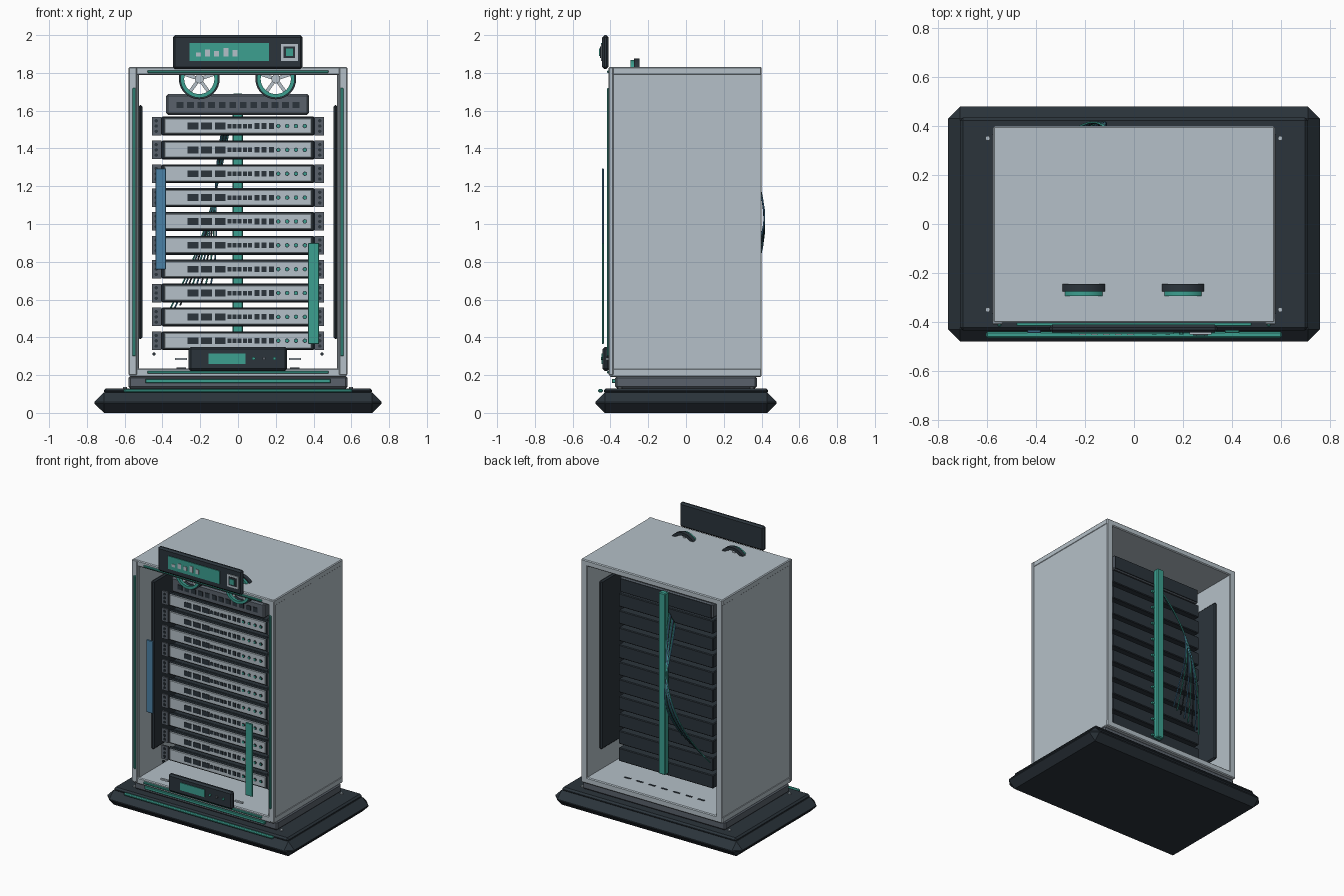
import bpy, bmesh, math
from mathutils import Matrix, Vector

default_cube = bpy.data.objects.get("Cube")
if default_cube:
    bpy.data.objects.remove(default_cube, do_unlink=True)


def make_material(name, red, green, blue):
    material = bpy.data.materials.new(name)
    material.diffuse_color = (red, green, blue, 1)
    material.use_nodes = True
    shader = next(n for n in material.node_tree.nodes if n.type == 'BSDF_PRINCIPLED')
    shader.inputs["Base Color"].default_value = (red, green, blue, 1)
    return material


light_gray = make_material("light gray", .46, .53, .58)
mid_gray = make_material("mid gray", .10, .12, .145)
charcoal = make_material("charcoal", .024, .034, .044)
teal = make_material("teal", .045, .35, .28)
blue = make_material("blue", .07, .22, .38)


def finish(name, bm, material, bevel=0.0, smooth=False):
    mesh = bpy.data.meshes.new(name)
    bmesh.ops.recalc_face_normals(bm, faces=bm.faces)
    bm.to_mesh(mesh)
    bm.free()
    mesh.materials.append(material)
    obj = bpy.data.objects.new(name, mesh)
    bpy.context.collection.objects.link(obj)
    if smooth:
        bpy.ops.object.select_all(action='DESELECT')
        obj.select_set(True)
        bpy.context.view_layer.objects.active = obj
        bpy.ops.object.shade_smooth_by_angle()
    if bevel:
        modifier = obj.modifiers.new("edge bevel", 'BEVEL')
        modifier.width = bevel
        modifier.segments = 1
    return obj


def add_box(bm, xs, ys, zs):
    lows, highs = zip(xs, ys, zs)
    size = [b - a for a, b in zip(lows, highs)]
    middle = [(a + b) / 2 for a, b in zip(lows, highs)]
    matrix = Matrix.Translation(middle) @ Matrix.Diagonal((*size, 1))
    bmesh.ops.create_cube(bm, size=1, matrix=matrix)


def box(name, material, xs, ys, zs, bevel=0.0, mirror=False):
    bm = bmesh.new()
    add_box(bm, xs, ys, zs)
    if mirror:
        add_box(bm, (-xs[1], -xs[0]), ys, zs)
    return finish(name, bm, material, bevel)


def span(centre, width):
    return centre - width / 2, centre + width / 2


def row(name, material, centres, width, ys, zs):
    bm = bmesh.new()
    for x in centres:
        add_box(bm, span(x, width), ys, zs)
    return finish(name, bm, material)


def dots(name, material, points, radius, depth, axis='Y'):
    bm = bmesh.new()
    turn = Matrix.Rotation(math.pi / 2, 4, 'X') if axis == 'Y' else Matrix()
    for p in points:
        bmesh.ops.create_cone(bm, cap_ends=True, segments=10, radius1=radius, radius2=radius,
                              depth=depth, matrix=Matrix.Translation(p) @ turn)
    return finish(name, bm, material, smooth=True)


def ring(name, material, centre, outer, inner, depth):
    # rectangular section swept around the y axis
    bm = bmesh.new()
    count = 32
    loops = []
    for i in range(count):
        a = math.tau * i / count
        way = Vector((math.cos(a), 0, math.sin(a)))
        loops.append([bm.verts.new(Vector(centre) + way * r + Vector((0, y, 0)))
                      for r, y in ((outer, -depth / 2), (outer, depth / 2),
                                   (inner, depth / 2), (inner, -depth / 2))])
    for i in range(count):
        a, b = loops[i], loops[(i + 1) % count]
        for j in range(4):
            k = (j + 1) % 4
            bm.faces.new((a[j], a[k], b[k], b[j]))
    return finish(name, bm, material, smooth=True)


# base and plinth
box("base_slab", charcoal, (-.76, .76), (-.48, .48), (0, .108), .05)
box("base_step", charcoal, (-.71, .71), (-.435, .435), (.1, .13), .012)
box("plinth", mid_gray, (-.58, .58), (-.375, .375), (.13, .195), .01)
dots("base_bolts", light_gray, [(sx * .598, sy * .35, .132) for sx in (-1, 1) for sy in (-1, 1)],
     .01, .012, 'Z')

# cabinet shell, open front and back
box("side_panels", light_gray, (.525, .572), (-.4, .4), (.2, 1.82), .004, True)
box("top_panel", light_gray, (-.575, .575), (-.405, .4), (1.788, 1.832), .006)
box("floor_panel", light_gray, (-.575, .575), (-.405, .4), (.19, .236), .006)
box("corner_posts", light_gray, (.535, .579), (-.41, -.385), (.2, 1.83), .004, True)
box("inner_side_pads", charcoal, (.505, .528), (-.26, .26), (.39, 1.63), .01, True)
row("floor_slots", charcoal, [i * .1 for i in range(-3, 4)], .05, (.243, .257), (.235, .239))

# teal trim
box("side_trim", teal, (.542, .558), (-.418, -.405), (.3, 1.72), .003, True)
box("top_trim", teal, (-.48, .48), (-.417, -.4), (1.8, 1.813), .003)
box("bottom_trim", teal, (-.48, .48), (-.417, -.4), (.208, .222), .003)
box("plinth_trim", teal, (-.49, .49), (-.392, -.37), (.158, .18), .003)
box("base_trim", teal, (-.605, .605), (-.465, -.44), (.107, .126), .006)

# stacked server units
FRONT = -.24
PITCH = .1263
for i in range(10):
    z = .382 + i * PITCH
    tag = f"server_{i + 1}_"
    box(tag + "chassis", charcoal, (-.385, .385), (-.215, .235), span(z, .098), .005)
    box(tag + "bezel", charcoal, (-.404, .404), (-.232, -.21), span(z, .1), .006)
    box(tag + "faceplate", light_gray, (-.39, .39), (FRONT, -.22), span(z, .082), .003)
    box(tag + "ears", mid_gray, (.405, .456), (-.235, -.222), span(z, .098), 0, True)
    dots(tag + "ear_screws", charcoal, [(s * .433, -.237, z + h) for s in (-1, 1)
                                        for h in (-.028, 0, .028)], .009, .008)
    face = (FRONT - .004, FRONT + .004)
    row(tag + "drive_bays", charcoal, (-.238, -.167, -.094), .058, face, span(z, .036))
    row(tag + "small_ports", charcoal, [-.045 + j * .027 for j in range(5)], .021, face, span(z, .024))
    row(tag + "wide_ports", charcoal, (.1, .138, .177), .025, face, span(z, .03))
    lamps = [(.213 + j * .047, FRONT, z) for j in range(4)]
    dots(tag + "lamp_rims", charcoal, lamps, .012, .008)
    dots(tag + "lamps", teal, lamps, .008, .014)
    box(tag + "cable_clip", teal, (-.015, .045), (.23, .25), span(z, .015))
dots("lower_rail_screws", charcoal, [(s * .445, -.23, .312) for s in (-1, 1)], .009, .012)

# patch panel above the servers
box("patch_panel", mid_gray, (-.38, .376), (-.235, .235), (1.578, 1.688), .01)
box("patch_panel_back", charcoal, (-.37, .366), (.23, .238), (1.585, 1.68))
row("patch_ports", charcoal, [(j - 5.5) * .0558 for j in range(12)], .036,
    (-.239, -.23), span(1.63, .034))

# fan wheels through the roof
for side, x in (("right", -.205), ("left", .2)):
    hub = Vector((x, -.27, 1.768))
    ring(side + "_fan_housing", charcoal, hub + Vector((0, .01, 0)), .108, .086, .03)
    ring(side + "_fan_ring", teal, hub + Vector((0, -.015, 0)), .1, .08, .02)
    dots(side + "_fan_hub", light_gray, [hub], .024, .03)
    bm = bmesh.new()
    for k in range(5):
        blade = bmesh.ops.create_cube(bm, size=1, matrix=Matrix.Translation(hub)
                                      @ Matrix.Rotation(math.tau * k / 5, 4, 'Y')
                                      @ Matrix.Translation((0, 0, .045))
                                      @ Matrix.Diagonal((.018, .014, .09, 1)))
    finish(side + "_fan_spokes", bm, light_gray)

# top display
box("display_case", charcoal, (-.345, .342), (-.444, -.41), (1.82, 2), .012)
box("display_screen", teal, (-.257, .163), (-.449, -.44), (1.862, 1.957))
for j, height in enumerate((.02, .036, .028, .044, .034)):
    box(f"display_bar_{j + 1}", light_gray, span(-.21 + j * .0485, .026), (-.453, -.447),
        (1.888, 1.888 + height))
for name, material, width, front in (("button_frame", light_gray, .09, .451),
                                     ("button_inset", charcoal, .062, .455),
                                     ("button_core", teal, .038, .46)):
    box(name, material, span(.272, width), (-front, -.44), span(1.909, width))

# lower control panel
box("control_case", charcoal, (-.262, .26), (-.442, -.405), (.222, .35), .012)
box("control_screen", teal, (-.157, .04), (-.447, -.438), (.26, .315))
dots("control_lamps", teal, [(.083, -.443, .288), (.193, -.443, .288)], .009, .016)
dots("control_knob", mid_gray, [(.138, -.443, .288)], .009, .016)
box("control_brackets", light_gray, (.27, .333), (-.425, -.41), (.28, .291), 0, True)

# door handles
box("right_handle", blue, (-.436, -.38), (-.446, -.434), (.76, 1.293), .003)
box("left_handle", teal, (.371, .43), (-.446, -.434), (.365, .9), .003)

# rear cable spine and loose cables
box("cable_spine", teal, (-.03, .026), (.24, .285), (.355, 1.69), .006)
for i in range(8):
    curve = bpy.data.curves.new(f"cable_{i + 1}", 'CURVE')
    curve.dimensions = '3D'
    curve.bevel_depth = .0045
    curve.bevel_resolution = 1
    spline = curve.splines.new('BEZIER')
    spline.resolution_u = 16
    spline.bezier_points.add(1)
    start = Vector((-.04 - i * .007, .25, 1.54 - i * .01))
    end = Vector((-.37 + i * .032, .25, .53 + i * .02))
    top, bottom = spline.bezier_points
    top.co, bottom.co = start, end
    top.handle_right = start + Vector((-.07, .22, -.4))
    bottom.handle_left = end + Vector((.17 - i * .014, .22, .32))
    top.handle_left = start + Vector((0, -.05, .05))
    bottom.handle_right = end + Vector((0, -.05, -.05))
    curve.materials.append((teal, blue, charcoal)[i % 3])
    cable = bpy.data.objects.new(f"cable_{i + 1}", curve)
    bpy.context.collection.objects.link(cable)
